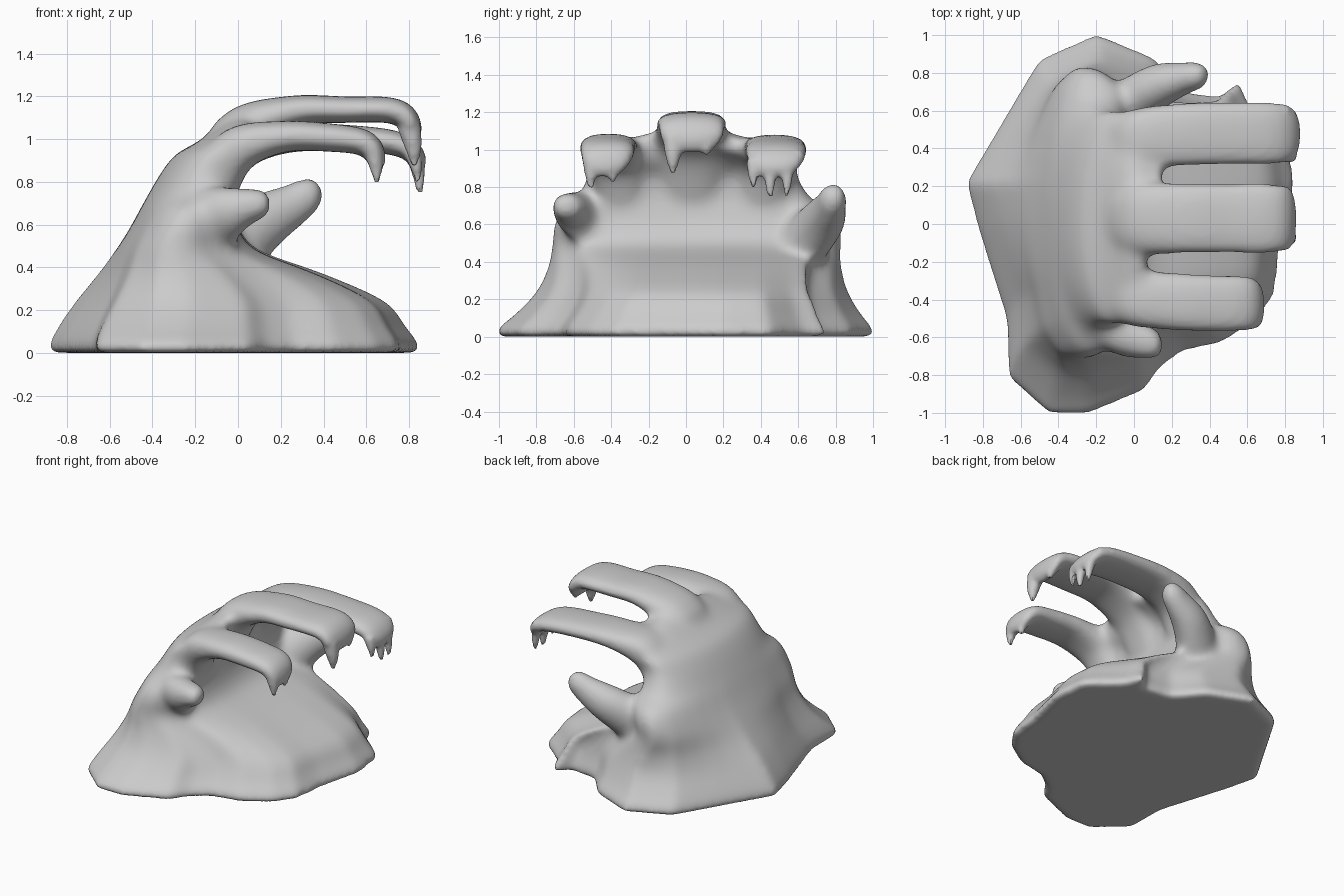
import bpy, bmesh, math
from mathutils import Vector

if "Cube" in bpy.data.objects:
    bpy.data.objects.remove(bpy.data.objects["Cube"])

parts = []


def loft(name, rings):
    """Skin a closed solid over rings with equal point counts."""
    bm = bmesh.new()
    vs = [[bm.verts.new(p) for p in r] for r in rings]
    n = len(vs[0])
    for a, b in zip(vs, vs[1:]):
        for i in range(n):
            j = (i + 1) % n
            bm.faces.new((a[i], a[j], b[j], b[i]))
    bm.faces.new(vs[0][::-1])
    bm.faces.new(vs[-1])
    bmesh.ops.recalc_face_normals(bm, faces=bm.faces)
    me = bpy.data.meshes.new(name)
    bm.to_mesh(me)
    bm.free()
    ob = bpy.data.objects.new(name, me)
    bpy.context.collection.objects.link(ob)
    parts.append(ob)
    return ob


def superellipse(a, p):
    c, s = math.cos(a), math.sin(a)
    r = (abs(c) ** p + abs(s) ** p) ** (-1 / p)
    return c * r, s * r


def spline(pts, steps=5):
    """Catmull-Rom through tuples of any length."""
    out = []
    for i in range(len(pts) - 1):
        q = [pts[max(i - 1, 0)], pts[i], pts[i + 1], pts[min(i + 2, len(pts) - 1)]]
        for k in range(steps):
            t = k / steps
            out.append(tuple(
                0.5 * (2 * b + (c - a) * t + (2 * a - 5 * b + 4 * c - d) * t * t
                       + (3 * b - a - 3 * c + d) * t ** 3) for a, b, c, d in zip(*q)))
    return out + [pts[-1]]


def limb(name, pts, p=2.0):
    """Tube along (x, y, z, half width in y, half thickness)."""
    pts = spline(pts)
    rings = []
    for i, (x, y, z, w, h) in enumerate(pts):
        t = Vector(pts[min(i + 1, len(pts) - 1)][:3]) - Vector(pts[max(i - 1, 0)][:3])
        side = Vector((0, 1, 0))
        up = t.cross(side).normalized()
        ring = []
        for k in range(24):
            c, s = superellipse(2 * math.pi * k / 24, p)
            ring.append(Vector((x, y, z)) + side * c * w + up * s * h)
        rings.append(ring)
    return loft(name, rings)


def fuse(voxel, rounds):
    """Join all parts made so far into one softened skin."""
    bpy.ops.object.select_all(action='DESELECT')
    for ob in parts:
        ob.select_set(True)
    body = parts[0]
    bpy.context.view_layer.objects.active = body
    bpy.ops.object.join()
    rm = body.modifiers.new("fuse", 'REMESH')
    rm.mode = 'VOXEL'
    rm.voxel_size = voxel
    sm = body.modifiers.new("soften", 'SMOOTH')
    sm.factor = .5
    sm.iterations = rounds
    bpy.ops.object.convert(target='MESH')
    parts[:] = [body]
    return body


# Body: ragged footprint morphing into a wall, rounded behind and cupped in front
foot = [(.83, .2), (.8, .45), (.6, .62), (.54, .76), (.45, .67), (.25, .7), (.1, .88),
        (-.2, 1.005), (-.5, .87), (-.88, .22), (-.81, -.05), (-.67, -.5), (-.66, -.81),
        (-.45, -1), (-.25, -1.005), (.05, -.88), (.13, -.76), (.25, -.67), (.45, -.63),
        (.63, -.51), (.73, -.37), (.75, -.15)]
outline = []
for (x0, y0), (x1, y1) in zip(foot, foot[1:] + foot[:1]):
    for k in range(4):
        t = k / 4
        outline.append((x0 + (x1 - x0) * t, y0 + (y1 - y0) * t))
# z, back x, front x, low y, high y, blend to block
levels = [(0, -.88, .85, -1, 1, 0), (.04, -.88, .85, -1.005, 1.005, 0),
          (.12, -.84, .79, -.91, .94, .05), (.24, -.76, .70, -.80, .87, .15),
          (.37, -.655, .42, -.745, .84, .35), (.48, -.575, .13, -.73, .84, .6),
          (.58, -.51, .05, -.72, .84, .8), (.67, -.46, .03, -.68, .79, .9),
          (.74, -.42, .02, -.58, .67, 1), (.85, -.355, .03, -.53, .60, 1),
          (.93, -.29, .09, -.53, .60, 1), (.98, -.2, .11, -.50, .56, 1),
          (1.04, -.11, .11, -.38, .42, 1), (1.09, -.05, .10, -.2, .24, 1)]
rings = []
for z, xb, xf, ya, yb, f in spline(levels, 3):
    ring = []
    for x, y in outline:
        u, v = (x + .87) / 1.7, (y + 1) / 2
        c, s = superellipse(math.atan2(v - .5, u - .5), 2.9 if u > .5 else 2.1)
        u += (.5 + .5 * c - u) * f
        v += (.5 + .5 * s - v) * f
        cup = .06 * f * max(u, 0) ** 3 * (1 - (2 * v - 1) ** 2)
        ring.append((xb + (xf - xb) * u - cup, ya + (yb - ya) * v, z))
    rings.append(ring)
loft("palm", rings)

# Three flat hooked fingers
limb("finger_front", [(-.12, -.34, .68, .12, .09), (-.03, -.385, .93, .15, .11),
                      (.2, -.41, 1.01, .155, .075), (.45, -.42, 1.005, .155, .066),
                      (.6, -.42, .98, .15, .06), (.65, -.43, .91, .13, .045),
                      (.655, -.44, .85, .08, .03)], 2.6)
limb("finger_middle", [(-.13, .03, .72, .15, .1), (-.01, .03, 1.015, .19, .115),
                       (.25, .03, 1.13, .19, .073), (.5, .03, 1.137, .19, .062),
                       (.73, .03, 1.133, .19, .06), (.81, .03, 1.07, .18, .05),
                       (.82, .03, .98, .12, .03)], 2.6)
limb("finger_back", [(-.12, .4, .68, .12, .09), (-.03, .44, .93, .16, .11),
                     (.2, .47, 1.005, .17, .075), (.5, .48, 1.005, .17, .062),
                     (.74, .48, .98, .17, .058), (.835, .48, .92, .15, .045),
                     (.845, .47, .85, .1, .03)], 2.6)
# Web between the middle and back fingers
limb("finger_web", [(-.05, .26, .95, .12, .08), (.05, .26, 1.0, .11, .06),
                    (.15, .26, 1.03, .09, .04)])

# Two stubby thumbs flaring out of the side walls
limb("thumb_front", [(-.2, -.42, .5, .14, .16), (-.1, -.55, .63, .135, .15),
                     (.04, -.615, .685, .102, .09), (.12, -.635, .695, .08, .07),
                     (.155, -.645, .695, .04, .04)])
limb("thumb_back", [(-.1, .56, .44, .17, .18), (.1, .71, .6, .135, .14),
                    (.27, .77, .70, .09, .1), (.35, .785, .755, .072, .078),
                    (.39, .79, .775, .04, .04)])
fuse(.02, 20)

# Dripping claws at the finger tips: x, y, top z, tip z, radius
for x, y, z, tip, r in [(.645, -.51, .96, .79, .045), (.65, -.39, .94, .82, .04),
                        (.82, -.07, 1.06, .87, .055), (.82, .11, 1.06, .97, .045),
                        (.835, .36, .94, .80, .04), (.845, .45, .93, .74, .042),
                        (.845, .54, .93, .75, .04), (.81, .6, .98, .91, .035)]:
    limb("claw", [(x - .02, y, z, r, r), (x, y, (z + tip) / 2, r * .75, r * .75),
                  (x + .005, y, tip, .013, .013)])
body = fuse(.016, 4)
body.name = "clawed_rock_hand"
low = min(v.co.z for v in body.data.vertices)
for v in body.data.vertices:
    v.co.z -= low
bpy.ops.object.shade_smooth_by_angle(angle=math.radians(40))
